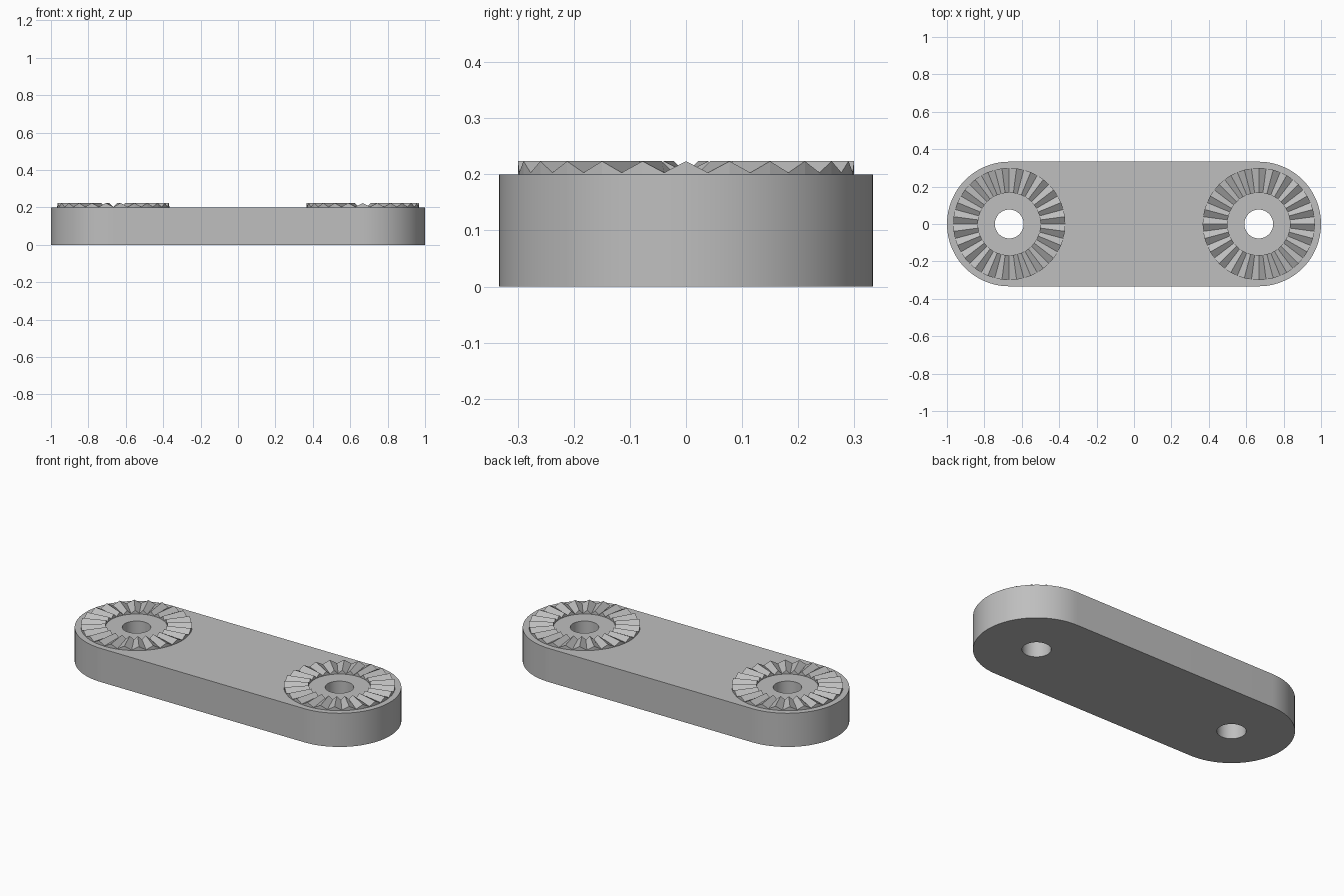
import bpy, bmesh, math

if "Cube" in bpy.data.objects:
    bpy.data.objects.remove(bpy.data.objects["Cube"])

END_X, END_R, THICK = 0.667, 0.333, 0.2
HOLE_R = 0.077
R_IN, R_OUT = 0.167, 0.30
VALLEY, RIDGE, TEETH = 0.203, 0.2235, 24

grey = bpy.data.materials.new("plain grey")
grey.diffuse_color = (0.52, 0.52, 0.52, 1)
grey.use_nodes = True
grey.node_tree.nodes["Principled BSDF"].inputs["Base Color"].default_value = grey.diffuse_color


def make_object(name, bm):
    bmesh.ops.recalc_face_normals(bm, faces=bm.faces)
    mesh = bpy.data.meshes.new(name)
    bm.to_mesh(mesh)
    bm.free()
    mesh.materials.append(grey)
    obj = bpy.data.objects.new(name, mesh)
    bpy.context.collection.objects.link(obj)
    return obj


def prism(name, outline, z0, z1):
    bm = bmesh.new()
    face = bm.faces.new([bm.verts.new((x, y, z0)) for x, y in outline])
    new = bmesh.ops.extrude_face_region(bm, geom=[face])["geom"]
    top = [v for v in new if isinstance(v, bmesh.types.BMVert)]
    bmesh.ops.translate(bm, verts=top, vec=(0, 0, z1 - z0))
    return make_object(name, bm)


def arc(cx, r, start, sweep, n):
    return [(cx + r * math.cos(start + sweep * i / n),
             r * math.sin(start + sweep * i / n)) for i in range(n)]


# Round-ended link plate
outline = (arc(END_X, END_R, -math.pi / 2, math.pi, 48) + [(END_X, END_R)]
           + arc(-END_X, END_R, math.pi / 2, math.pi, 48) + [(-END_X, -END_R)])
plate = prism("link_plate", outline, 0, THICK)

# Bolt holes through both ends
bpy.context.view_layer.objects.active = plate
for side in (-1, 1):
    cutter = prism("hole_cutter", arc(side * END_X, HOLE_R, 0, 2 * math.pi, 48), -0.1, 0.4)
    cutter.hide_render = True
    mod = plate.modifiers.new("bolt_hole", 'BOOLEAN')
    mod.operation = 'DIFFERENCE'
    mod.solver = 'EXACT'
    mod.object = cutter
    bpy.ops.object.modifier_apply(modifier=mod.name)
    bpy.data.objects.remove(cutter)

plate.select_set(True)
bpy.ops.object.shade_smooth_by_angle(angle=math.radians(30))


# Toothed locking ring: radial ridges and valleys alternate around the circle
def tooth_ring(name, cx, offset):
    bm = bmesh.new()
    n = 2 * TEETH
    rows = []
    for i in range(n):
        a = offset + 2 * math.pi * i / n
        z = RIDGE if i % 2 == 0 else VALLEY
        rows.append([bm.verts.new((cx + r * math.cos(a), r * math.sin(a), h))
                     for r, h in ((R_IN, THICK), (R_IN, z), (R_OUT, z), (R_OUT, THICK))])
    for i in range(n):
        a, b = rows[i], rows[(i + 1) % n]
        for k in range(3):
            bm.faces.new((a[k], a[k + 1], b[k + 1], b[k]))
    return make_object(name, bm)


tooth_ring("right_tooth_ring", END_X, 0)
# The left ring is turned by half a tooth
tooth_ring("left_tooth_ring", -END_X, math.pi / TEETH)
